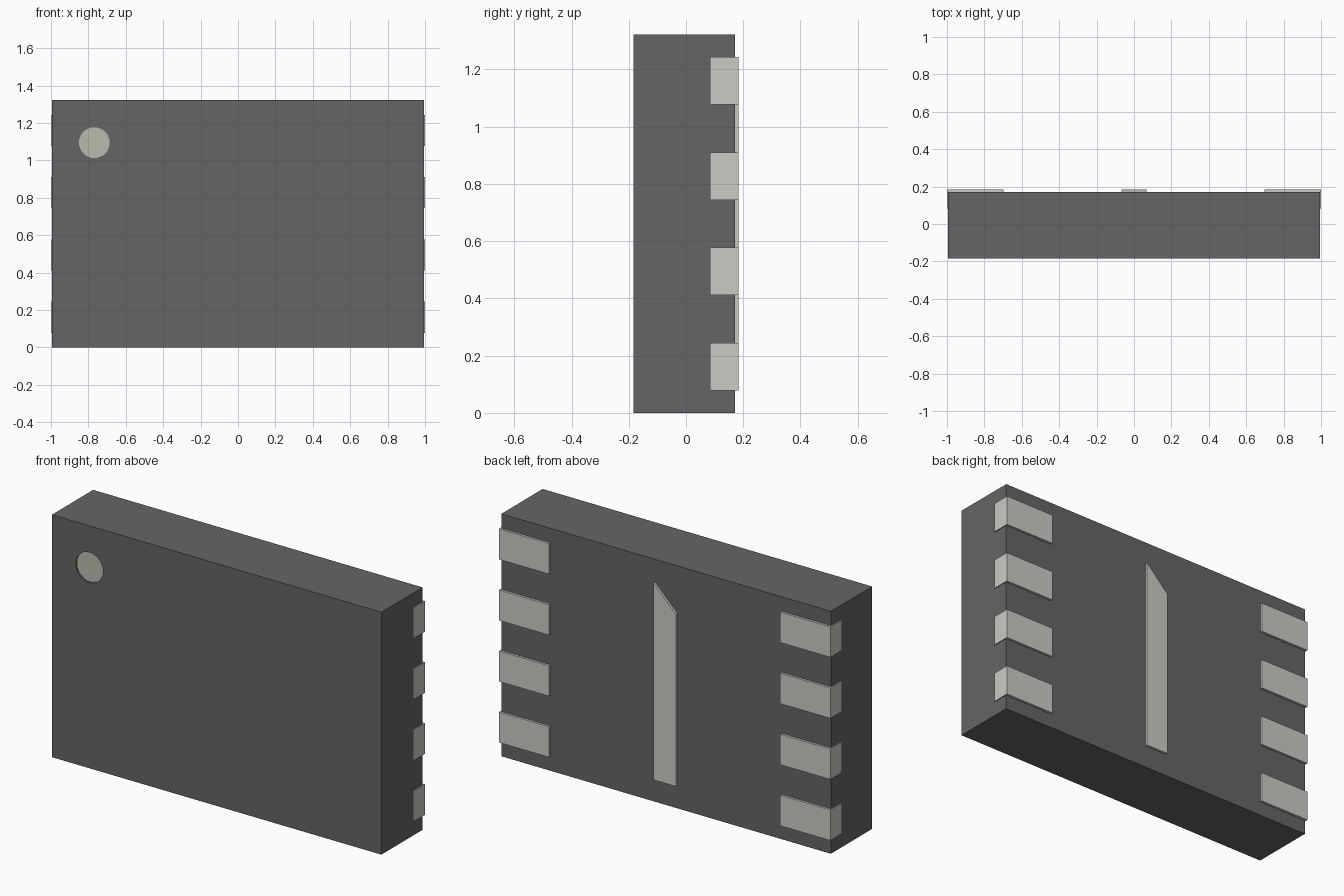
import bpy, bmesh
from math import cos, sin, tau

if "Cube" in bpy.data.objects:
    bpy.data.objects.remove(bpy.data.objects["Cube"])

BACK, FRONT = 0.184, -0.184      # outer y limits
BODY_BACK = 0.171
BODY_X, BODY_H = 0.994, 1.322


def material(name, rgb):
    m = bpy.data.materials.new(name)
    m.diffuse_color = (*rgb, 1)
    m.use_nodes = True
    m.node_tree.nodes["Principled BSDF"].inputs["Base Color"].default_value = m.diffuse_color
    return m


def prism(name, profile, y0, y1, mat=None):
    """Extrude an (x, z) outline from y0 to y1."""
    bm = bmesh.new()
    face = bm.faces.new([bm.verts.new((x, y0, z)) for x, z in profile])
    new = bmesh.ops.extrude_face_region(bm, geom=[face])["geom"]
    bmesh.ops.translate(bm, vec=(0, y1 - y0, 0),
                        verts=[v for v in new if isinstance(v, bmesh.types.BMVert)])
    bmesh.ops.recalc_face_normals(bm, faces=bm.faces)
    mesh = bpy.data.meshes.new(name)
    bm.to_mesh(mesh)
    bm.free()
    ob = bpy.data.objects.new(name, mesh)
    bpy.context.collection.objects.link(ob)
    if mat:
        mesh.materials.append(mat)
    return ob


def rect(x0, x1, z0, z1):
    return [(x0, z0), (x1, z0), (x1, z1), (x0, z1)]


def circle(x, z, r, n=16):
    return [(x + r * cos(tau * (i + .5) / n), z + r * sin(tau * (i + .5) / n)) for i in range(n)]


plastic = material("dark_plastic", (0.13, 0.13, 0.13))
metal = material("tinned_metal", (0.60, 0.60, 0.56))
paint = material("marker_paint", (0.50, 0.49, 0.43))

# Package body with a shallow round recess for the pin-one marker
body = prism("package_body", rect(-BODY_X, BODY_X, 0, BODY_H), FRONT, BODY_BACK, plastic)
dot = circle(-0.768, 1.095, 0.083)
cutter = prism("recess_cutter", dot, FRONT - 0.05, FRONT + 0.012, plastic)
cutter.hide_render = True
cut = body.modifiers.new("recess", 'BOOLEAN')
cut.object = cutter
cut.operation = 'DIFFERENCE'
cut.solver = 'EXACT'
bpy.context.view_layer.objects.active = body
bpy.ops.object.modifier_apply(modifier=cut.name)
bpy.data.objects.remove(cutter)

# Painted marker on the recess floor
prism("pin_one_marker", dot, FRONT + 0.008, FRONT + 0.016, paint)

# Four contact pads wrapping the back edge, mirrored to the other side
for i in range(4):
    z = BODY_H / 2 + (i - 1.5) * 0.333
    pad = prism(f"contact_pad_{i + 1}", rect(0.697, 1.0, z - 0.083, z + 0.083), 0.084, BACK, metal)
    pad.modifiers.new("mirror", 'MIRROR').use_axis[0] = True

# Central heat strip with one chamfered corner
prism("thermal_strip", [(-0.067, 0.124), (0.067, 0.124), (0.067, 1.198), (-0.067, 1.064)],
      0.15, BACK, metal)
